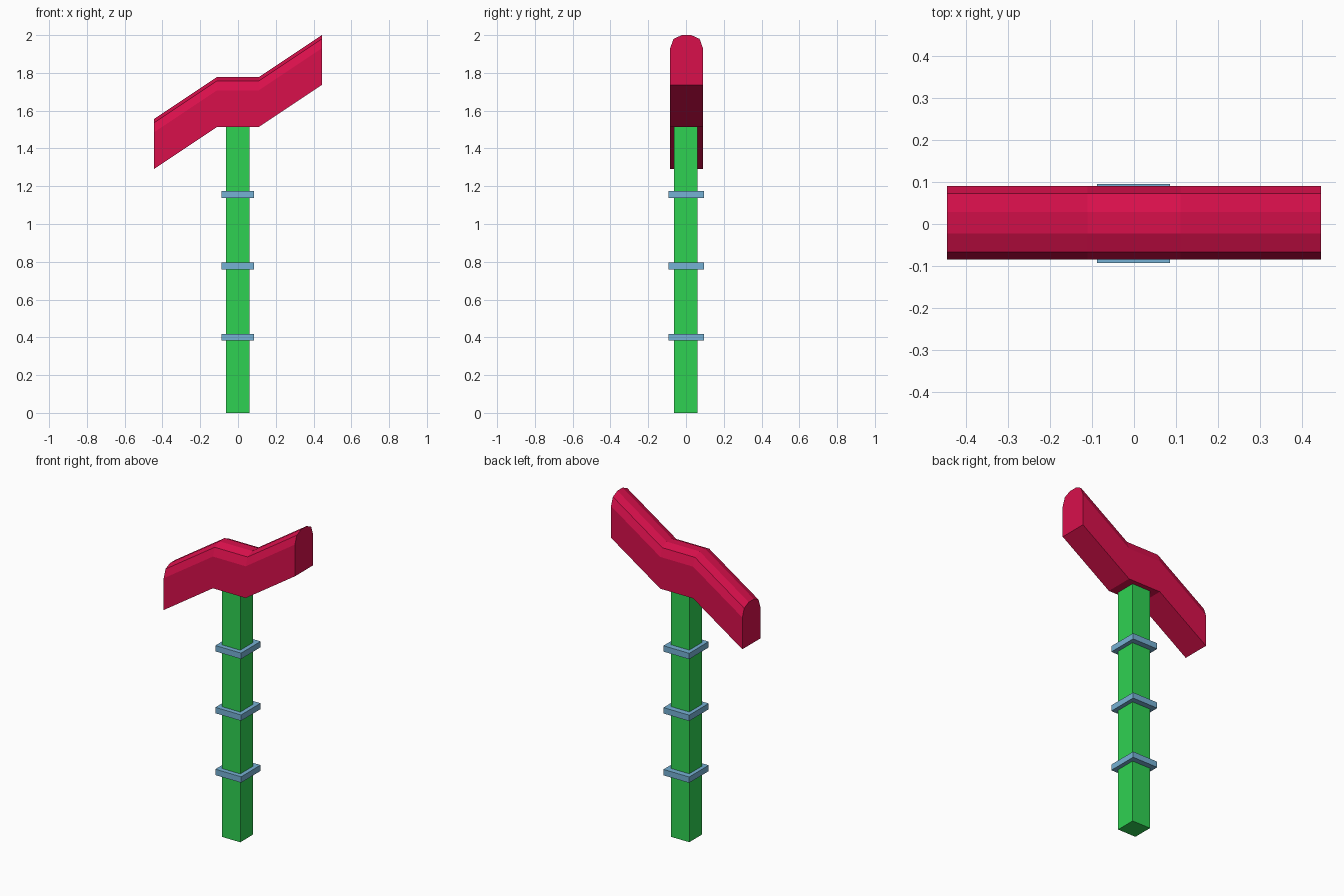
import bpy
import bmesh

cube = bpy.data.objects.get("Cube")
if cube:
    bpy.data.objects.remove(cube, do_unlink=True)


def material(name, rgb):
    m = bpy.data.materials.new(name)
    m.use_nodes = True
    m.diffuse_color = (*rgb, 1)
    m.node_tree.nodes["Principled BSDF"].inputs["Base Color"].default_value = (*rgb, 1)
    return m


crimson = material("crimson", (0.69, 0.005, 0.071))
green = material("green", (0.028, 0.64, 0.085))
steel_blue = material("steel_blue", (0.18, 0.44, 0.66))


def finish(bm, name, mat):
    bmesh.ops.recalc_face_normals(bm, faces=bm.faces)
    mesh = bpy.data.meshes.new(name)
    bm.to_mesh(mesh)
    bm.free()
    mesh.materials.append(mat)
    obj = bpy.data.objects.new(name, mesh)
    bpy.context.collection.objects.link(obj)
    return obj


def box(name, center, size, mat):
    bm = bmesh.new()
    bmesh.ops.create_cube(bm, size=1)
    bmesh.ops.scale(bm, vec=size, verts=bm.verts)
    bmesh.ops.translate(bm, vec=center, verts=bm.verts)
    return finish(bm, name, mat)


# Square shaft
box("shaft", (-0.002, -0.002, 0.757), (0.125, 0.125, 1.514), green)

# Three square collars around the shaft
for i in range(3):
    box(f"collar_{i + 1}", (-0.001, 0.001, 0.4 + 0.378 * i), (0.174, 0.188, 0.036), steel_blue)

# Rounded-top grip: one cross-section swept along a stepped path
half = [(0.087, 1.514), (0.087, 1.708), (0.069, 1.758), (0.025, 1.778)]
profile = half + [(-y, z) for y, z in reversed(half)]
path = [(-0.444, -0.222), (-0.111, 0), (0.111, 0), (0.444, 0.222)]

bm = bmesh.new()
rings = [[bm.verts.new((x, y + 0.003, z + dz)) for y, z in profile] for x, dz in path]
n = len(profile)
for a, b in zip(rings, rings[1:]):
    for i in range(n):
        j = (i + 1) % n
        bm.faces.new((a[i], a[j], b[j], b[i]))
bm.faces.new(rings[0])
bm.faces.new(rings[-1])
finish(bm, "grip", crimson)
